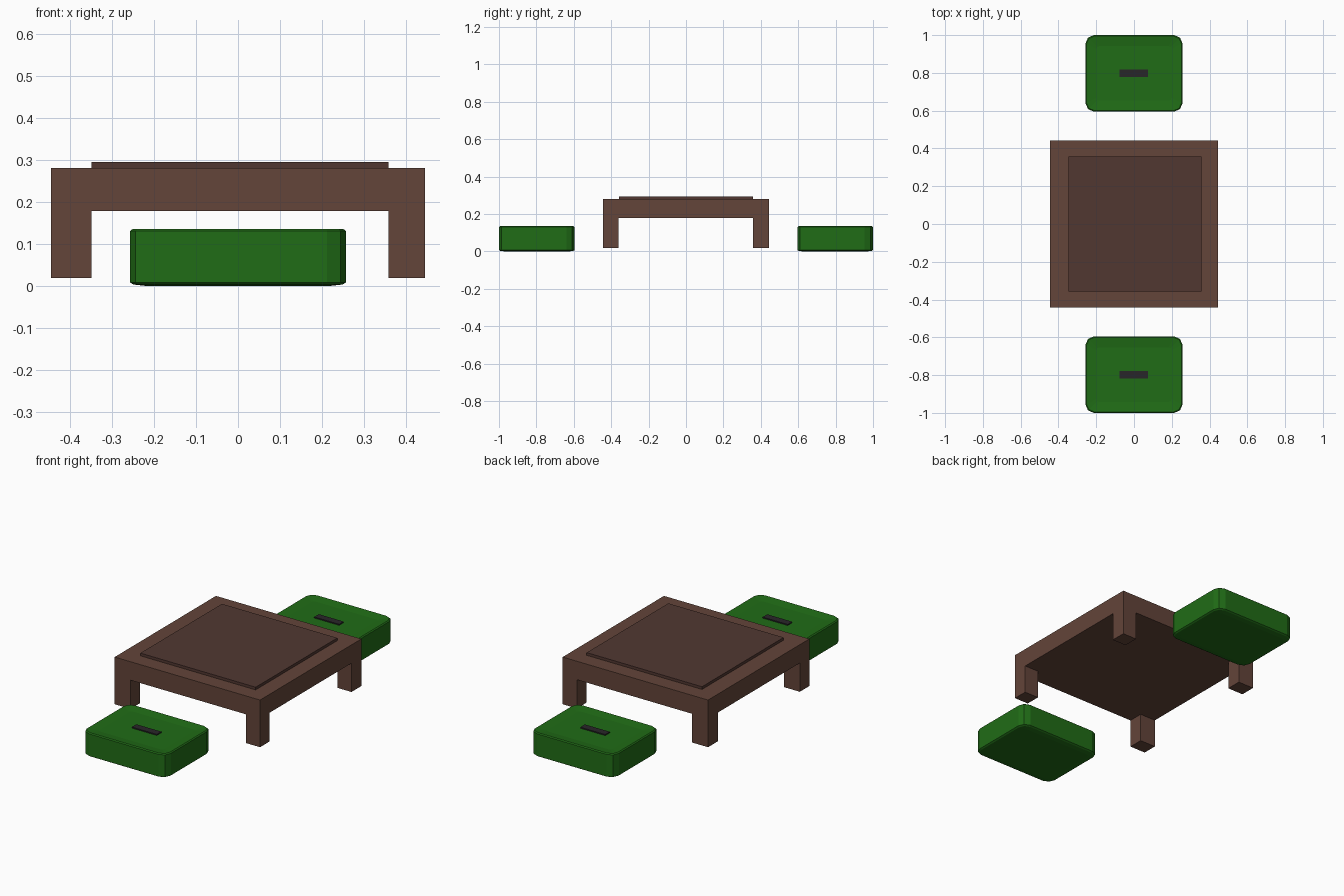
import bpy, bmesh, math

if "Cube" in bpy.data.objects:
    bpy.data.objects.remove(bpy.data.objects["Cube"])


def material(name, rgb):
    m = bpy.data.materials.new(name)
    m.diffuse_color = (*rgb, 1)
    m.use_nodes = True
    m.node_tree.nodes["Principled BSDF"].inputs["Base Color"].default_value = m.diffuse_color
    return m


brown = material("brown_wood", (0.125, 0.058, 0.041))
panel_brown = material("dark_wood", (0.083, 0.039, 0.031))
green = material("green_cloth", (0.0145, 0.15, 0.008))
black = material("dark_button", (0.022, 0.019, 0.022))


def add_object(name, bm, mat):
    bmesh.ops.recalc_face_normals(bm, faces=bm.faces)
    mesh = bpy.data.meshes.new(name)
    bm.to_mesh(mesh)
    bm.free()
    mesh.materials.append(mat)
    ob = bpy.data.objects.new(name, mesh)
    bpy.context.collection.objects.link(ob)
    return ob


def box(name, x0, x1, y0, y1, z0, z1, mat):
    bm = bmesh.new()
    bmesh.ops.create_cube(bm, size=1)
    for v in bm.verts:
        v.co = ((x0 + x1) / 2 + v.co.x * (x1 - x0),
                (y0 + y1) / 2 + v.co.y * (y1 - y0),
                (z0 + z1) / 2 + v.co.z * (z1 - z0))
    return add_object(name, bm, mat)


def rounded_rect(hx, hy, r, segments=2):
    pts = []
    for i, (sx, sy) in enumerate([(1, 1), (-1, 1), (-1, -1), (1, -1)]):
        for k in range(segments + 1):
            a = math.pi / 2 * (i + k / segments)
            pts.append((sx * (hx - r) + r * math.cos(a),
                        sy * (hy - r) + r * math.sin(a)))
    return pts


def cushion(name, cy):
    # stacked outlines: inset, height, corner radius; the top dips inwards
    layers = [(0.035, 0, 0.02), (0.008, 0.003, 0.04), (0, 0.008, 0.045),
              (0, 0.130, 0.045), (0.006, 0.135, 0.04), (0.058, 0.128, 0.015)]
    bm = bmesh.new()
    rings = [[bm.verts.new((x, cy + y, z))
              for x, y in rounded_rect(0.257 - d, 0.2025 - d, r)]
             for d, z, r in layers]
    n = len(rings[0])
    for a, b in zip(rings, rings[1:]):
        for i in range(n):
            j = (i + 1) % n
            bm.faces.new((a[i], a[j], b[j], b[i]))
    bm.faces.new(rings[0][::-1])
    bm.faces.new(rings[-1])
    return add_object(name, bm, green)


# table: slab, raised panel and four legs
box("table_top", -0.445, 0.445, -0.443, 0.443, 0.178, 0.28, brown)
box("raised_panel", -0.348, 0.358, -0.357, 0.357, 0.27, 0.295, panel_brown)
for side, x0, x1 in (("left", -0.445, -0.348), ("right", 0.358, 0.445)):
    for end, y0, y1 in (("front", -0.443, -0.36), ("back", 0.357, 0.443)):
        box(f"{end}_{side}_leg", x0, x1, y0, y1, 0.019, 0.178, brown)

# seat cushions with a dark strip in the centre
for end, cy in (("front", -0.7975), ("back", 0.7975)):
    cushion(f"{end}_cushion", cy)
    box(f"{end}_cushion_button", -0.078, 0.075, cy - 0.02, cy + 0.02, 0.12, 0.134, black)
